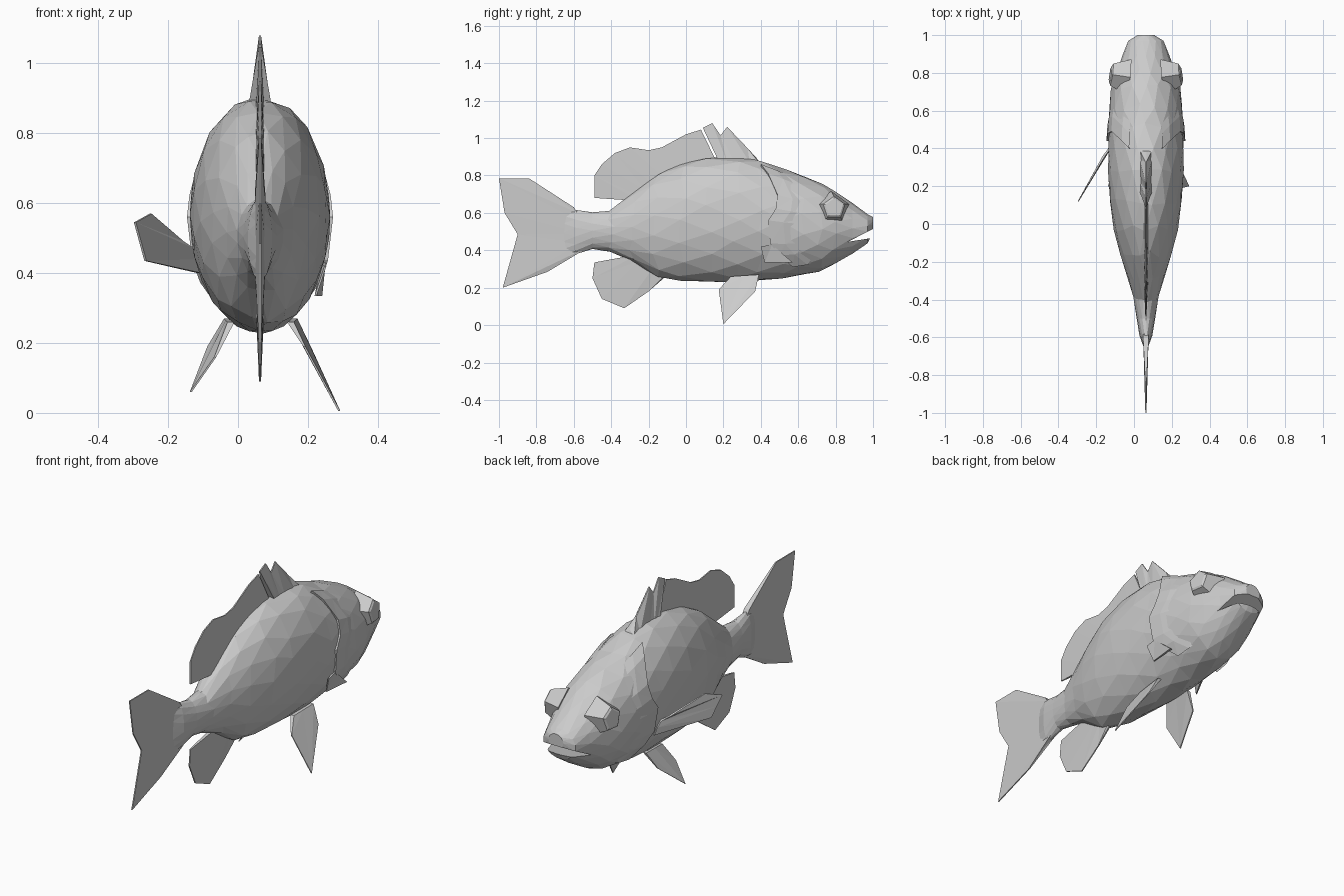
import bpy, bmesh, math, random
from mathutils import Vector

if "Cube" in bpy.data.objects:
    bpy.data.objects.remove(bpy.data.objects["Cube"])

random.seed(4)
CX = 0.063  # centre plane of the fish

# body stations: y, top z, bottom z, half width
STATIONS = [
    (-0.66, 0.62, 0.37, 0.006), (-0.59, 0.615, 0.38, 0.032), (-0.50, 0.60, 0.41, 0.046),
    (-0.40, 0.61, 0.395, 0.06), (-0.29, 0.70, 0.345, 0.093), (-0.16, 0.80, 0.26, 0.135),
    (-0.02, 0.865, 0.238, 0.17), (0.12, 0.895, 0.232, 0.19), (0.27, 0.905, 0.23, 0.198),
    (0.40, 0.88, 0.238, 0.198), (0.52, 0.835, 0.253, 0.195), (0.62, 0.80, 0.268, 0.192),
    (0.72, 0.758, 0.29, 0.182), (0.80, 0.712, 0.33, 0.158), (0.89, 0.65, 0.385, 0.122),
    (0.97, 0.592, 0.438, 0.092), (1.0, 0.575, 0.50, 0.04)]
SIDES = 16


def make(name, verts, faces):
    me = bpy.data.meshes.new(name)
    me.from_pydata([tuple(v) for v in verts], [], faces)
    bm = bmesh.new()
    bm.from_mesh(me)
    bmesh.ops.recalc_face_normals(bm, faces=bm.faces)
    bm.to_mesh(me)
    bm.free()
    ob = bpy.data.objects.new(name, me)
    bpy.context.collection.objects.link(ob)
    return ob


def section(y):
    for a, b in zip(STATIONS, STATIONS[1:]):
        if a[0] <= y <= b[0]:
            t = (y - a[0]) / (b[0] - a[0])
            return [p + (q - p) * t for p, q in zip(a[1:], b[1:])]


def surf(y, ang, off=0.0):
    """Point on the body; ang is measured from the top."""
    top, bot, hw = section(y)
    return Vector((CX + (hw + off) * math.sin(ang), y,
                   (top + bot) / 2 + ((top - bot) / 2 + off) * math.cos(ang)))


# faceted body with staggered rings
verts, faces = [], []
for i, s in enumerate(STATIONS):
    for k in range(SIDES):
        ang = (k + 0.5 * (i % 2)) * 2 * math.pi / SIDES
        y = s[0]
        if 2 < i < len(STATIONS) - 3:
            y += random.uniform(-0.02, 0.02)
            ang += random.uniform(-0.05, 0.05)
        verts.append(surf(y, ang, 0.003))
for i in range(len(STATIONS) - 1):
    for k in range(SIDES):
        n = (k + 1) % SIDES
        a, b = i * SIDES + k, i * SIDES + n
        c, d = (i + 1) * SIDES + k, (i + 1) * SIDES + n
        faces += [(a, b, c), (b, d, c)] if i % 2 == 0 else [(a, b, d), (a, d, c)]
faces += [tuple(range(SIDES)), tuple(range(len(verts) - SIDES, len(verts)))]
body = make("body", verts, faces)

# mouth slit cut out of the snout
wedge = [(0.865, 0.445), (1.05, 0.54), (1.05, 0.475)]
cutter = make("mouth_cutter", [(x, y, z) for x in (-0.3, 0.45) for y, z in wedge],
              [(0, 1, 2), (3, 4, 5), (0, 1, 4, 3), (1, 2, 5, 4), (2, 0, 3, 5)])
cutter.hide_render = True
mod = body.modifiers.new("mouth", 'BOOLEAN')
mod.object, mod.operation, mod.solver = cutter, 'DIFFERENCE', 'EXACT'
bpy.context.view_layer.objects.active = body
bpy.ops.object.modifier_apply(modifier=mod.name)
bpy.data.objects.remove(cutter)

# gill covers: raised plates with a ragged rear edge
EDGE = [(0.40, 0.85), (0.44, 0.80), (0.49, 0.69), (0.48, 0.62), (0.44, 0.56),
        (0.45, 0.44), (0.50, 0.38), (0.57, 0.32)]
for side, label in ((1, "right"), (-1, "left")):
    rows = [[], [], [], []]
    for y, z in EDGE:
        top, bot, hw = section(y)
        ang = side * math.acos((z - (top + bot) / 2) / ((top - bot) / 2))
        for row, (yy, off) in zip(rows, ((y, -0.015), (y, 0.012), (y + 0.08, 0.009), (0.70, -0.012))):
            row.append(surf(yy, ang, off))
    n = len(EDGE)
    make(label + "_gill_cover", sum(rows, []),
         [f for r in range(3) for k in range(n - 1)
          for f in ((r * n + k, r * n + k + 1, (r + 1) * n + k),
                    (r * n + k + 1, (r + 1) * n + k + 1, (r + 1) * n + k))])

    # bulging angular eyes
    bm = bmesh.new()
    bmesh.ops.create_cone(bm, cap_ends=True, segments=5, radius1=0.10, radius2=0.062, depth=0.09)
    eye = bpy.data.meshes.new(label + "_eye")
    bmesh.ops.inset_region(bm, faces=[f for f in bm.faces if f.calc_center_median().z > 0.04],
                           thickness=0.012, depth=0.006)
    bm.to_mesh(eye)
    bm.free()
    ob = bpy.data.objects.new(label + "_eye", eye)
    ob.location = (CX + side * 0.138, 0.785, 0.622)
    ob.rotation_euler = Vector((side, 0.15, 0.12)).to_track_quat('Z', 'Y').to_euler()
    bpy.context.collection.objects.link(ob)


def fin(name, base, tip, tb=0.012, tt=0.003):
    """Closed thin strip from base points to tip points, thicker at the base."""
    n = len(base)
    v = []
    for s in (-1, 1):
        v += [Vector(p) + Vector((s * tb, 0, 0)) for p in base]
        v += [Vector(p) + Vector((s * tt, 0, 0)) for p in tip]
    f = []
    for o in (0, 2 * n):
        for k in range(n - 1):
            f += [(o + k, o + k + 1, o + n + k), (o + k + 1, o + n + k + 1, o + n + k)]
    for k in range(n - 1):
        for o in (0, n):
            f.append((o + k, o + k + 1, o + 2 * n + k + 1, o + 2 * n + k))
    for k in (0, n - 1):
        f.append((k, n + k, 3 * n + k, 2 * n + k))
    return make(name, v, f)


def mid(pts):
    return [(CX, y, z) for y, z in pts]


# median fins
fin("dorsal_fin_rear",
    mid([(-0.27, 0.665), (-0.27, 0.675), (-0.25, 0.69), (-0.22, 0.72), (-0.18, 0.76),
         (-0.12, 0.79), (-0.06, 0.82), (0.06, 0.86), (0.16, 0.88)]),
    mid([(-0.49, 0.68), (-0.49, 0.80), (-0.45, 0.86), (-0.38, 0.92), (-0.30, 0.95),
         (-0.20, 0.935), (-0.13, 0.95), (0.0, 1.02), (0.08, 1.045)]))
fin("dorsal_fin_front",
    mid([(0.17, 0.885), (0.20, 0.87), (0.22, 0.87), (0.26, 0.87), (0.34, 0.87), (0.39, 0.87)]),
    mid([(0.09, 1.055), (0.14, 1.08), (0.185, 1.015), (0.22, 1.06), (0.33, 0.945), (0.38, 0.89)]),
    0.032)
fin("anal_fin",
    mid([(-0.30, 0.37), (-0.29, 0.36), (-0.26, 0.34), (-0.22, 0.32), (-0.18, 0.30), (-0.11, 0.27)]),
    mid([(-0.49, 0.335), (-0.50, 0.25), (-0.45, 0.14), (-0.33, 0.09), (-0.20, 0.18), (-0.12, 0.25)]))
fin("tail_fin",
    mid([(-0.60, 0.63), (-0.58, 0.60), (-0.56, 0.55), (-0.56, 0.49), (-0.56, 0.44),
         (-0.56, 0.40), (-0.54, 0.405)]),
    mid([(-0.84, 0.785), (-1.0, 0.785), (-0.97, 0.60), (-0.90, 0.485), (-0.98, 0.20),
         (-0.74, 0.285), (-0.62, 0.36)]), 0.015)

# pelvic fins, splayed downwards
fin("right_pelvic_fin", [(0.15, 0.24, 0.26), (0.155, 0.31, 0.265), (0.16, 0.39, 0.27)],
    [(0.19, 0.175, 0.19), (0.29, 0.20, 0.005), (0.21, 0.37, 0.18)], 0.01)
fin("left_pelvic_fin", [(-0.02, 0.24, 0.26), (-0.025, 0.31, 0.265), (-0.03, 0.39, 0.27)],
    [(-0.065, 0.18, 0.16), (-0.135, 0.20, 0.06), (-0.085, 0.36, 0.19)], 0.01)

# pectoral fins: left spread out, right folded flat
fin("left_pectoral_fin", [(-0.11, 0.43, 0.40), (-0.12, 0.42, 0.44), (-0.13, 0.40, 0.47), (-0.16, 0.36, 0.49)],
    [(-0.265, 0.17, 0.435), (-0.28, 0.145, 0.49), (-0.295, 0.12, 0.545), (-0.25, 0.20, 0.57)], 0.006)
fin("right_pectoral_fin", [(0.235, 0.57, 0.335), (0.245, 0.46, 0.43)],
    [(0.222, 0.42, 0.335), (0.25, 0.40, 0.42)], 0.006)
